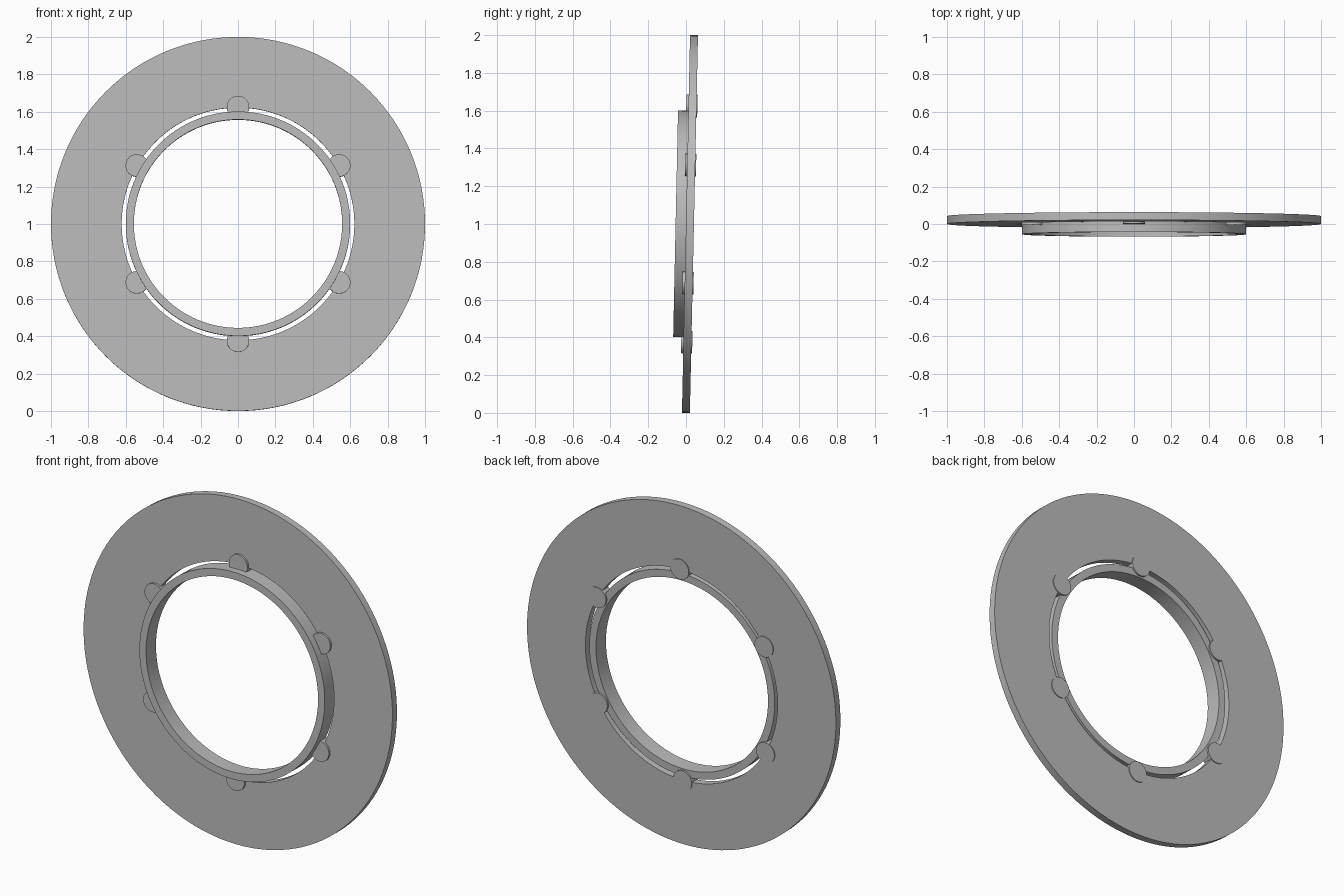
import bpy, bmesh, math
from mathutils import Matrix, Vector

if "Cube" in bpy.data.objects:
    bpy.data.objects.remove(bpy.data.objects["Cube"], do_unlink=True)

GREY = (0.5, 0.5, 0.5, 1)
metal = bpy.data.materials.new("plain_grey")
metal.use_nodes = True
metal.diffuse_color = GREY
metal.node_tree.nodes["Principled BSDF"].inputs["Base Color"].default_value = GREY

# The whole assembly leans back slightly
LEAN = Matrix.Translation((0, 0, 1.0004)) @ Matrix.Rotation(math.radians(-1.23), 4, "X")


def finish(name, bm):
    bmesh.ops.recalc_face_normals(bm, faces=bm.faces)
    mesh = bpy.data.meshes.new(name)
    bm.to_mesh(mesh)
    bm.free()
    mesh.materials.append(metal)
    obj = bpy.data.objects.new(name, mesh)
    bpy.context.collection.objects.link(obj)
    obj.matrix_world = LEAN
    bpy.ops.object.select_all(action="DESELECT")
    obj.select_set(True)
    bpy.context.view_layer.objects.active = obj
    bpy.ops.object.shade_smooth_by_angle(angle=math.radians(30))


def flat_ring(name, inner, outer, front, back, steps=128):
    """Spin a rectangular section around the y axis."""
    bm = bmesh.new()
    section = [(inner, front), (outer, front), (outer, back), (inner, back)]
    verts = [bm.verts.new((r, y, 0)) for r, y in section]
    edges = [bm.edges.new((verts[i], verts[(i + 1) % 4])) for i in range(4)]
    bmesh.ops.spin(bm, geom=verts + edges, cent=(0, 0, 0), axis=(0, 1, 0),
                   angle=math.tau, steps=steps)
    bmesh.ops.remove_doubles(bm, verts=bm.verts, dist=0.0001)
    finish(name, bm)


def button(name, angle, ring_radius, radius, front, back):
    """Short round peg lying along the y axis."""
    bm = bmesh.new()
    centre = Vector((ring_radius * math.sin(angle), (front + back) / 2,
                     ring_radius * math.cos(angle)))
    bmesh.ops.create_cone(bm, cap_ends=True, segments=40, radius1=radius,
                          radius2=radius, depth=back - front,
                          matrix=Matrix.Translation(centre)
                          @ Matrix.Rotation(math.pi / 2, 4, "X"))
    finish(name, bm)


# Wide outer plate and the deeper collar inside it
flat_ring("outer_plate", 0.622, 1.0, 0.0, 0.042)
flat_ring("inner_collar", 0.557, 0.6, -0.055, 0.037)

# Six pegs bridging the gap
for i in range(6):
    button(f"bridge_peg_{i + 1}", i * math.tau / 6, 0.625, 0.06, -0.012, 0.047)
